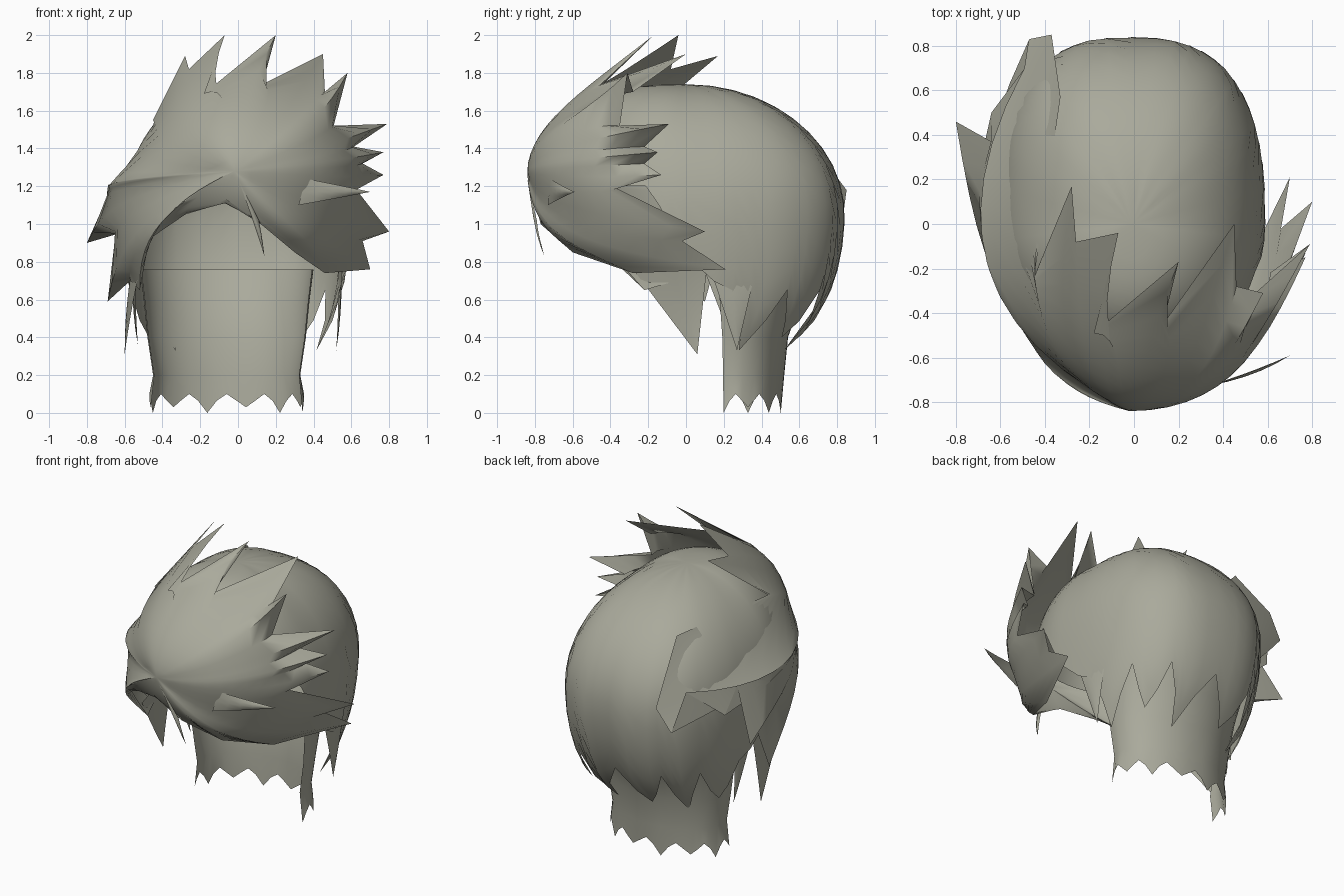
import bpy
import bmesh
from math import sin, cos, asin, pi, sqrt, copysign
from mathutils import Vector

cube = bpy.data.objects.get("Cube")
if cube:
    bpy.data.objects.remove(cube)

# One flat hair colour
hair = bpy.data.materials.new("ash_hair")
hair.use_nodes = True
hair.diffuse_color = (0.40, 0.40, 0.33, 1)
shader = hair.node_tree.nodes["Principled BSDF"]
shader.inputs["Base Color"].default_value = hair.diffuse_color
shader.inputs["Roughness"].default_value = 0.8


def sheet(name, columns):
    """Skin a list of equally long point columns into one smooth sheet."""
    bm = bmesh.new()
    grid = [[bm.verts.new(p) for p in column] for column in columns]
    for left, right in zip(grid, grid[1:]):
        for j in range(len(left) - 1):
            bm.faces.new((left[j], left[j + 1], right[j + 1], right[j]))
    bmesh.ops.remove_doubles(bm, verts=bm.verts, dist=0.0005)
    bmesh.ops.recalc_face_normals(bm, faces=bm.faces)
    mesh = bpy.data.meshes.new(name)
    bm.to_mesh(mesh)
    bm.free()
    mesh.materials.append(hair)
    obj = bpy.data.objects.new(name, mesh)
    bpy.context.collection.objects.link(obj)
    bpy.ops.object.select_all(action="DESELECT")
    obj.select_set(True)
    bpy.context.view_layer.objects.active = obj
    bpy.ops.object.shade_smooth_by_angle(angle=pi / 3)
    return obj


def bezier(start, control, end, t):
    return start * (1 - t) ** 2 + control * (2 * t * (1 - t)) + end * t * t


def zigzag(i, low, high):
    """Teeth four columns wide, with tips on every fourth column."""
    return low + (high - low) * (0, 0.5, 1, 0.5)[i % 4]


# Skull cap: a dome, boxier at the back, with a raised front hem
# and a jagged back hem
CAP_COLUMNS, CAP_ROWS = 56, 14
MIDDLE, UPPER, LOWER = 1.05, 0.69, 0.84


def cap_hem(i, back):
    if back > 0.15:
        return zigzag(i, 0.33 if i % 8 else 0.4, 0.65)
    blend = min(1, max(0, (back + 0.3) / 0.45))
    return 1.2 + (0.65 - 1.2) * blend


def cap_column(i):
    angle = 2 * pi * i / CAP_COLUMNS
    side, back = cos(angle), sin(angle)
    rise = cap_hem(i, back) - MIDDLE
    end = asin(rise / (UPPER if rise > 0 else LOWER))
    fullness = 1 + 0.4 * min(0, back)
    depth = 0.66
    if back > 0:
        depth = 0.84
        side = copysign(abs(side) ** 0.76, side)
        back = back ** 0.76
    points = []
    for j in range(CAP_ROWS + 1):
        lift = pi / 2 + (end - pi / 2) * j / CAP_ROWS
        ring = max(0, cos(lift))
        if lift > 0:
            across = along = ring ** fullness
            height = UPPER
        else:
            across, along = ring ** 0.4, ring ** 0.7
            height = LOWER
        points.append((-0.01 + 0.6 * side * across,
                       depth * back * along,
                       MIDDLE + height * sin(lift)))
    return points


sheet("skull_cap", [cap_column(i) for i in range(CAP_COLUMNS + 1)])

# Nape: a curved curtain under the cap with a toothed lower edge
NAPE_COLUMNS = 28


def nape_column(i):
    angle = -0.2 + (pi + 0.4) * i / NAPE_COLUMNS
    tip = zigzag(i, 0.0 if i % 8 == 0 else 0.03, 0.1)
    rings = ((tip, 0.41, 0.26), (0.2, 0.39, 0.27), (0.4, 0.42, 0.29),
             (0.6, 0.44, 0.36), (0.76, 0.46, 0.46))
    return [(-0.06 + wide * cos(angle), 0.25 + deep * sin(angle), z)
            for z, wide, deep in rings]


sheet("nape_hair", [nape_column(i) for i in range(NAPE_COLUMNS + 1)])

# Swept fringe: curves fanning out from the parting to the tips and
# notches of the rim. Each row: end x, y, z and sideways bow
PARTING = Vector((-0.02, -0.84, 1.28))
RIM = [
    (0.12, -0.77, 1.0, 1),
    (0.3, -0.6, 0.85, 1),
    (0.46, -0.28, 0.74, 1),
    (0.7, 0.21, 0.76, 0.75),
    (0.66, -0.02, 0.91, 0.8),
    (0.8, 0.1, 0.96, 0.7),
    (0.62, -0.37, 1.19, 0.75),
    (0.77, -0.13, 1.26, 0.75),
    (0.66, -0.22, 1.32, 0.78),
    (0.77, -0.15, 1.38, 0.75),
    (0.61, -0.22, 1.41, 0.8),
    (0.79, -0.09, 1.53, 0.7),
    (0.5, -0.35, 1.52, 0.8),
    (0.58, -0.31, 1.8, 0.75),
    (0.46, -0.28, 1.7, 0.7),
    (0.45, 0, 1.9, 0.7),
    (0.13, -0.45, 1.74, 0.8),
    (0.2, -0.17, 2, 0.5),
    (-0.18, -0.49, 1.69, 1),
    (-0.07, -0.04, 2, 1.8),
    (-0.26, -0.08, 1.82, 1.3),
    (-0.28, 0.17, 1.89, 1.5),
    (-0.45, -0.25, 1.55, 1),
    (-0.33, 0.57, 1.55, 2.6),
    (-0.37, 0.85, 1.18, 3.2),
    (-0.47, 0.83, 1.03, 2.5),
    (-0.49, 0.7, 1.26, 2.2),
    (-0.64, 0.5, 1.07, 1.42),
    (-0.64, 0.37, 1.22, 1.25),
    (-0.8, 0.46, 0.9, 1),
    (-0.63, 0.2, 0.95, 1.1),
    (-0.69, 0.1, 0.59, 0.95),
    (-0.57, -0.05, 0.7, 1),
    (-0.52, -0.22, 0.65, 1.05),
    (-0.47, -0.46, 0.92, 1.1),
    (-0.28, -0.66, 1.05, 1.1),
    (-0.06, -0.8, 1.13, 1),
]


def fan_control(x, y, z, bow):
    rise = z - PARTING.z
    return Vector((PARTING.x + (x - PARTING.x) * bow,
                   PARTING.y + 0.55 * max(0, y) + 0.25 * max(0, -x),
                   PARTING.z + rise * (0.85 if x > 0 > rise else 0.5)))


def soften(points):
    """Average each point with its neighbours around the fan."""
    following = points[1:] + points[:1]
    previous = points[-1:] + points[:-1]
    return [(a + 2 * b + c) / 4
            for a, b, c in zip(previous, points, following)]


ends = [Vector(row[:3]) for row in RIM]
controls = soften(soften([fan_control(*row) for row in RIM]))
soft_ends = soften(soften(ends))

# The body follows the softened rim; only the outer part splits into locks
fan = [[bezier(PARTING, control, soft.lerp(end, (j / 12) ** 3), j / 12)
        for j in range(13)]
       for control, soft, end in zip(controls, soft_ends, ends)]
sheet("swept_fringe", fan + fan[:1])


# Loose locks: pointed leaves between two root corners and a tip
def loose_lock(name, root_a, root_b, tip, bulge):
    a, b, tip, bulge = map(Vector, (root_a, root_b, tip, bulge))
    columns = []
    for i in range(5):
        root = a.lerp(b, i / 4)
        swell = bulge * sqrt(1 - (i / 2 - 1) ** 2)
        middle = root.lerp(tip, 0.5) + bulge * 0.5 + swell
        columns.append([bezier(root, middle, tip, j / 5) for j in range(6)])
    return sheet(name, columns)


loose_lock("parting_lock", (0, -0.84, 1.24), (0.11, -0.79, 1.02),
           (0.14, -0.75, 0.83), (0.01, -0.02, 0))
loose_lock("left_temple_lock", (0.36, -0.72, 1.24), (0.32, -0.73, 1.1),
           (0.7, -0.59, 1.17), (0.02, -0.02, 0))
loose_lock("right_sideburn", (-0.52, -0.28, 0.76), (-0.56, 0.12, 0.85),
           (-0.6, 0.06, 0.31), (-0.02, 0, 0))
loose_lock("right_rear_sideburn", (-0.56, 0.08, 0.8), (-0.54, 0.26, 0.75),
           (-0.53, 0.25, 0.36), (-0.02, 0, 0))
loose_lock("left_rear_sideburn", (0.55, 0.1, 0.85), (0.53, 0.38, 0.8),
           (0.52, 0.27, 0.33), (0.02, 0, 0))
